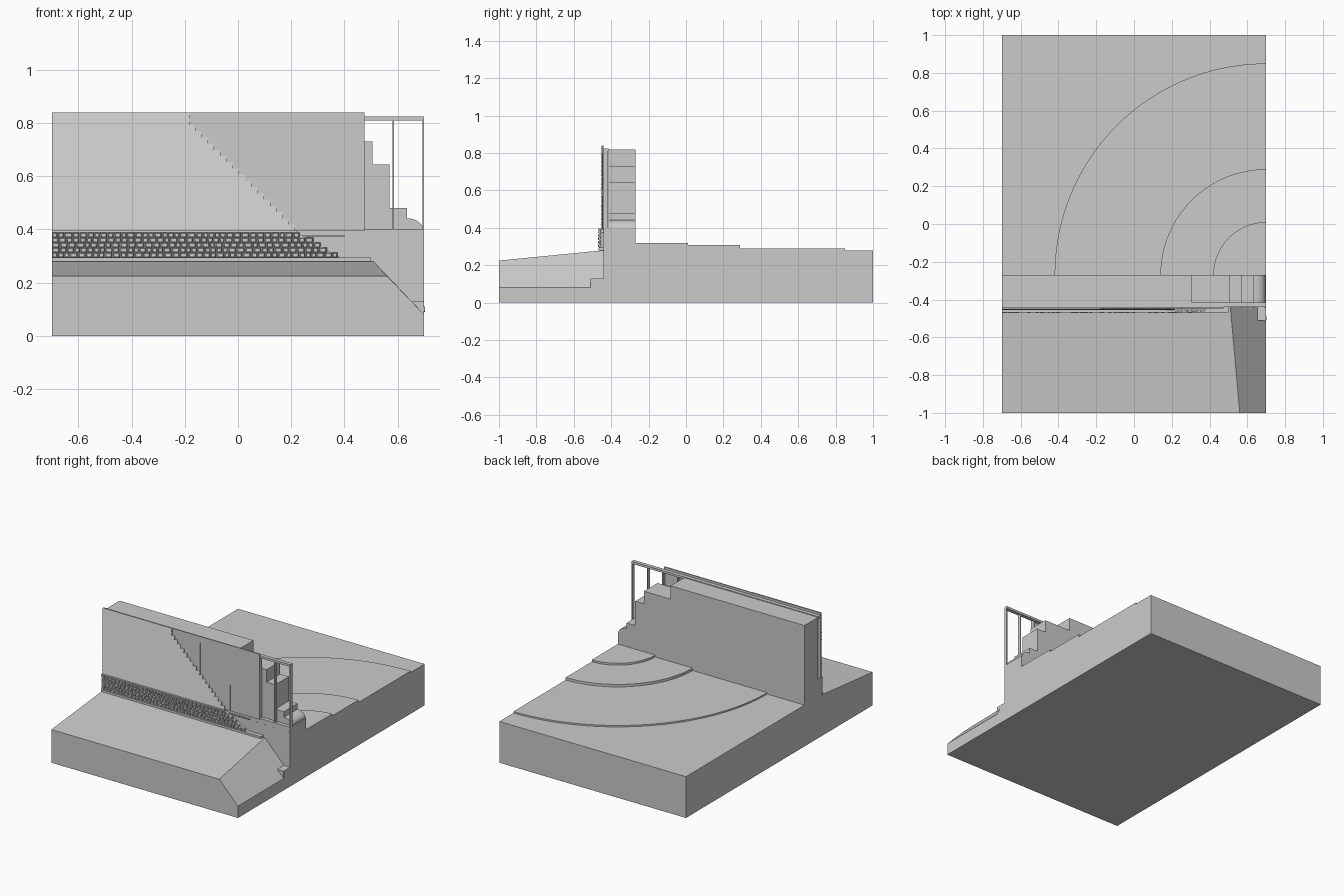
import bpy, bmesh, math, random

if "Cube" in bpy.data.objects:
    bpy.data.objects.remove(bpy.data.objects["Cube"])
random.seed(4)


def from_bm(name, bm):
    bmesh.ops.recalc_face_normals(bm, faces=bm.faces)
    me = bpy.data.meshes.new(name)
    bm.to_mesh(me)
    bm.free()
    ob = bpy.data.objects.new(name, me)
    bpy.context.collection.objects.link(ob)
    return ob


def loft(bm, a, b):
    """Solid between two matching 3D outlines."""
    va = [bm.verts.new(p) for p in a]
    vb = [bm.verts.new(p) for p in b]
    n = len(va)
    bm.faces.new(va)
    bm.faces.new(vb[::-1])
    for i in range(n):
        bm.faces.new((va[i], va[(i + 1) % n], vb[(i + 1) % n], vb[i]))


def add_box(bm, x0, x1, y0, y1, z0, z1):
    pts = [(x0, z0), (x1, z0), (x1, z1), (x0, z1)]
    loft(bm, [(x, y0, z) for x, z in pts], [(x, y1, z) for x, z in pts])


def boxes(name, dims):
    bm = bmesh.new()
    for d in dims:
        add_box(bm, *d)
    return from_bm(name, bm)


def along_y(name, pts, y0, y1):
    bm = bmesh.new()
    loft(bm, [(x, y0, z) for x, z in pts], [(x, y1, z) for x, z in pts])
    return from_bm(name, bm)


# Ground behind the wall
boxes("rear_ground", [(-0.7, 0.7, -0.44, 1, 0, 0.28)])

# Sloped front ground with an excavated bank at the right
bm = bmesh.new()
outline = lambda y, z, x: [(-0.7, y, 0), (0.7, y, 0), (0.7, y, 0.08), (x, y, z), (-0.7, y, z)]
loft(bm, outline(-1, 0.225, 0.56), outline(-0.44, 0.28, 0.51))
from_bm("front_ground", bm)

# Quarter-round terraces
for i, (r, top) in enumerate([(1.12, 0.29), (0.56, 0.307), (0.28, 0.32)]):
    bm = bmesh.new()
    arc = [(0.7, -0.27)] + [(0.7 + r * math.cos(math.radians(a)), -0.27 + r * math.sin(math.radians(a)))
                            for a in [90 + 90 * k / 48 for k in range(49)]]
    loft(bm, [(x, y, 0.275) for x, y in arc], [(x, y, top) for x, y in arc])
    from_bm("terrace_%d" % i, bm)

# Footing with drain pipe
boxes("footing", [(0.65, 0.7, -0.51, -0.44, 0.06, 0.13)])
bpy.ops.mesh.primitive_cylinder_add(vertices=16, radius=0.01, depth=0.03,
                                    location=(0.687, -0.497, 0.1), rotation=(0, math.pi / 2, 0))
bpy.context.object.name = "drain_pipe"

# Foundation and stepped wall core
boxes("foundation", [(-0.7, 0.7, -0.44, -0.27, 0.27, 0.40)])
core = [(-0.7, 0.40), (0.635, 0.40), (0.635, 0.48), (0.57, 0.48), (0.57, 0.645), (0.505, 0.645),
        (0.505, 0.73), (0.305, 0.73), (0.305, 0.82), (-0.7, 0.82)]
along_y("stepped_core", core, -0.415, -0.27)

# Rounded lowest step
quarter = [(0.635, 0.40)] + [(0.635 + 0.06 * math.cos(a), 0.40 + 0.042 * math.sin(a))
                             for a in [math.pi / 2 * k / 10 for k in range(11)]]
along_y("rounded_step", quarter, -0.415, -0.27)

# Stud frame: top plate and posts
studs = [(0.700 - 0.113 * i) for i in range(13)]
boxes("top_plate", [(-0.7, 0.7, -0.44, -0.415, 0.81, 0.825)])
boxes("studs", [(x - 0.007, x, -0.44, -0.418, 0.40, 0.81) for x in studs])

# Sheathing sheet and thin battens
boxes("sheathing", [(-0.7, 0.475, -0.447, -0.44, 0.395, 0.84)])
boxes("battens", [(x, x + 0.006, -0.45, -0.447, 0.40, min(0.82, 0.82 - x)) for x in (-0.2, 0.025, 0.25)])

# Lap siding, each board ending on the diagonal cutaway
bm = bmesh.new()
n, z0, z1 = 19, 0.395, 0.84
pitch = (z1 - z0) / n
for i in range(n):
    z = z0 + i * pitch
    x = max(0.61 - z, -0.18)
    prof = [(-0.447, z), (-0.456, z), (-0.450, z + pitch), (-0.447, z + pitch)]
    loft(bm, [(-0.7, y, h) for y, h in prof], [(x, y, h) for y, h in prof])
from_bm("lap_siding", bm)

# Stone veneer backing, trims and rough stones with a slanted end
along_y("veneer_backing", [(-0.7, 0.285), (0.4, 0.285), (0.22, 0.39), (-0.7, 0.39)], -0.457, -0.44)
boxes("veneer_trim", [(-0.7, 0.22, -0.468, -0.44, 0.388, 0.396),
                      (-0.7, 0.5, -0.468, -0.44, 0.28, 0.294),
                      (0.22, 0.4, -0.448, -0.44, 0.372, 0.378)])
bm = bmesh.new()
rows = 5
h = 0.094 / rows
for r in range(rows):
    z = 0.294 + r * h
    end = 0.22 + (0.385 - z - h / 2) * 1.8
    x = -0.7
    while x < end:
        w = random.uniform(0.018, 0.032)
        d = random.uniform(0.009, 0.014)
        x2 = min(x + w, 0.42)
        back = [(x, z), (x2, z), (x2, z + h), (x, z + h)]
        cx, cz = (x + x2) / 2, z + h / 2
        loft(bm, [(a, -0.455, b) for a, b in back],
             [(cx + (a - cx) * 0.65, -0.457 - d, cz + (b - cz) * 0.65) for a, b in back])
        x = x2 + 0.001
        if x2 >= 0.42:
            break
from_bm("veneer_stones", bm)

# Small ties on the exposed foundation
boxes("foundation_ties", [(x, x + 0.006, -0.444, -0.44, 0.364, 0.369)
                          for x in (0.45, 0.51, 0.57, 0.63, 0.692)])
